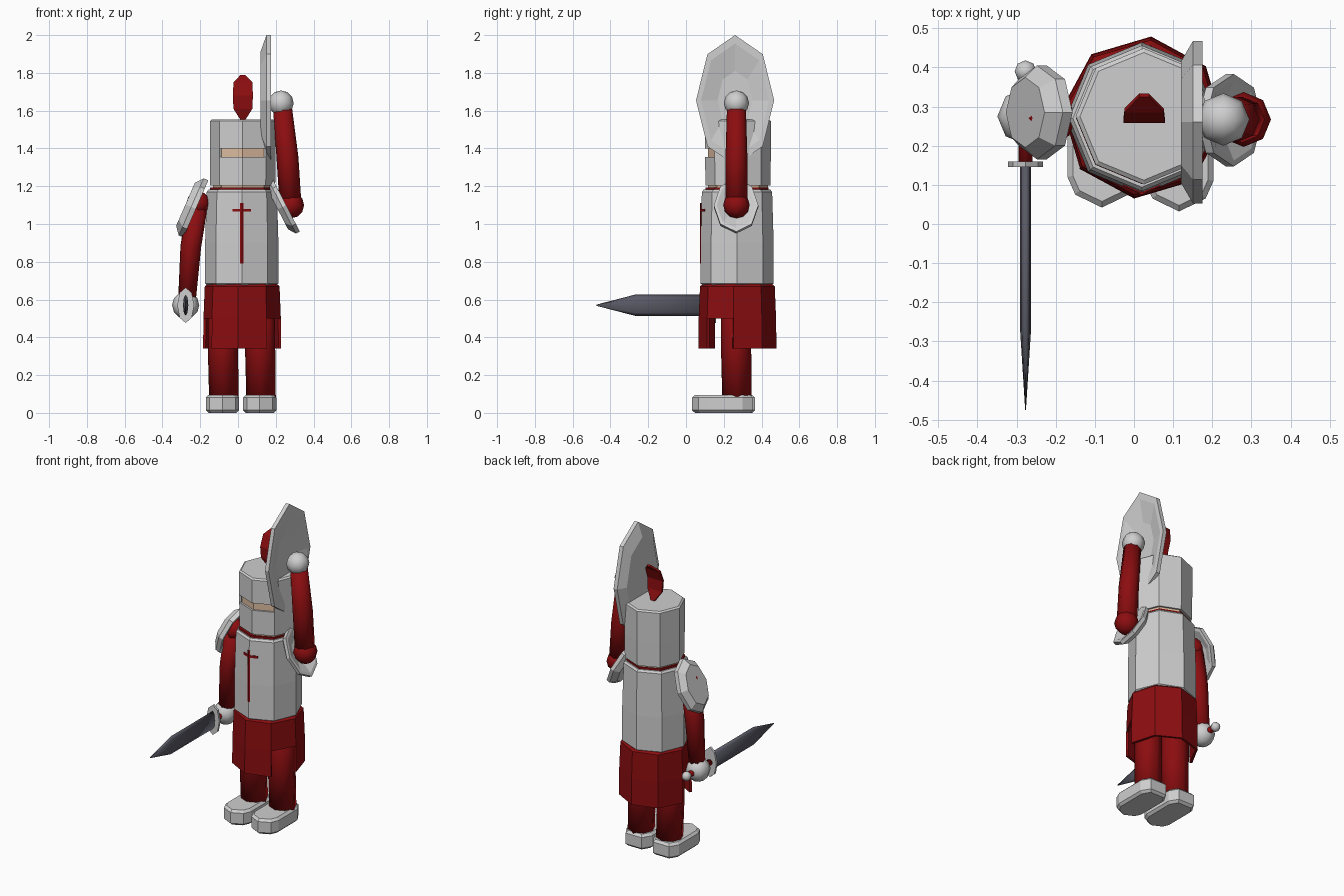
import bpy, bmesh, math
from mathutils import Vector, Matrix

if "Cube" in bpy.data.objects:
    bpy.data.objects.remove(bpy.data.objects["Cube"])


def material(name, rgb):
    m = bpy.data.materials.new(name)
    m.diffuse_color = (*rgb, 1)
    m.use_nodes = True
    m.node_tree.nodes["Principled BSDF"].inputs["Base Color"].default_value = m.diffuse_color
    return m


STEEL = material("light steel", (0.62, 0.62, 0.62))
RED = material("deep red cloth", (0.26, 0.004, 0.005))
SKIN = material("skin", (0.72, 0.50, 0.35))
BLADE = material("dark blade", (0.10, 0.10, 0.13))
CX, CY = 0.02, 0.27


def finish(name, bm, mat, smooth=False, bevel=0, solid=0):
    bmesh.ops.recalc_face_normals(bm, faces=bm.faces)
    me = bpy.data.meshes.new(name)
    bm.to_mesh(me)
    bm.free()
    me.materials.append(mat)
    for p in me.polygons:
        p.use_smooth = smooth
    ob = bpy.data.objects.new(name, me)
    bpy.context.collection.objects.link(ob)
    if solid:
        s = ob.modifiers.new("thickness", "SOLIDIFY")
        s.thickness, s.offset = solid, -1
    if bevel:
        b = ob.modifiers.new("bevel", "BEVEL")
        b.width, b.segments = bevel, 1
        b.limit_method, b.angle_limit = "ANGLE", math.radians(60)
    return ob


def loft(bm, rings, cap=(True, True)):
    """Skin a list of point rings; returns faces indexed by band and side."""
    vs = [[bm.verts.new(p) for p in r] for r in rings]
    n = len(vs[0])
    bands = [[bm.faces.new((a[i], a[(i + 1) % n], b[(i + 1) % n], b[i])) for i in range(n)]
             for a, b in zip(vs, vs[1:])]
    if cap[0]:
        bm.faces.new(vs[0][::-1])
    if cap[1]:
        bm.faces.new(vs[-1])
    return bands


def ring(x, y, z, r, turn=0, n=8):
    return [(x + r * math.cos(math.tau * i / n + turn), y + r * math.sin(math.tau * i / n + turn), z)
            for i in range(n)]


def column(name, mat, levels, x=CX, y=CY, **kw):
    bm = bmesh.new()
    loft(bm, [ring(x, y, z, r) for z, r in levels])
    return finish(name, bm, mat, **kw)


def tube(name, mat, pts, radii, smooth=True):
    """Octagonal limb that follows a path."""
    bm = bmesh.new()
    q = (Vector(pts[-1]) - Vector(pts[0])).to_track_quat("Z", "Y")
    loft(bm, [[Vector(p) + q @ Vector(v) for v in ring(0, 0, 0, r)] for p, r in zip(pts, radii)])
    return finish(name, bm, mat, smooth)


def ball(name, mat, pos, r):
    bm = bmesh.new()
    bmesh.ops.create_uvsphere(bm, u_segments=8, v_segments=6, radius=r, matrix=Matrix.Translation(pos))
    return finish(name, bm, mat, True)


def dish(name, center, normal, along, half_y, half_len, depth):
    """Octagonal domed plate with a hollow back; the rim lies at the center."""
    c, nrm, u, w = Vector(center), Vector(normal).normalized(), Vector(along).normalized(), Vector((0, 1, 0))
    profile = [(0.45, 0.45), (0.0, 0.87), (0.0, 1.0), (0.45, 1.0), (1.0, 0.75)]
    bm = bmesh.new()
    loft(bm, [[c + nrm * d * depth + s * (w * half_y * math.cos(t) + u * half_len * math.sin(t))
               for t in (math.tau * i / 8 for i in range(8))] for d, s in profile])
    return finish(name, bm, STEEL)


def prism(name, mat, outline, z0, z1, **kw):
    bm = bmesh.new()
    loft(bm, [[(x, y, z) for x, y in outline] for z in (z0, z1)])
    return finish(name, bm, mat, **kw)


# Feet and legs
half = [(0.068, -0.135), (0.088, -0.09), (0.088, 0.10), (0.055, 0.155)]
for side, fx, lx, fy in (("left", -0.082, -0.08, 0.21), ("right", 0.115, 0.117, 0.2)):
    outline = [(0, -0.168)] + half + [(-x, y) for x, y in half[::-1]]
    prism(side + "_foot", STEEL, [(fx + x, fy + y) for x, y in outline], 0, 0.095, bevel=0.014)
    tube(side + "_leg", RED, [(lx + 0.005, 0.27, 0.08), (lx, 0.265, 0.35), (lx, 0.265, 0.69)],
         [0.078, 0.08, 0.08])

# Skirt, with one short panel on each side
bm = bmesh.new()
turn = math.radians(-6)
bands = loft(bm, [ring(0.022, 0.272, z, r, turn) for z, r in ((0.34, 0.208), (0.5, 0.206), (0.67, 0.199), (0.682, 0.185))],
             (False, False))
bmesh.ops.delete(bm, geom=[bands[0][4], bands[0][7]], context="FACES")
finish("skirt", bm, RED, solid=0.015)

# Breastplate over a tunic that shows at the neck
column("breastplate", STEEL, [(0.675, 0.18), (0.685, 0.194), (0.9, 0.194), (1.17, 0.186), (1.182, 0.176)])
column("tunic_neck", RED, [(1.17, 0.168), (1.194, 0.168)])

# Cross on the chest
fy = CY - 0.1955
prism("cross_upright", RED, [(CX - 0.009, fy + 0.004), (CX, fy), (CX + 0.009, fy + 0.004), (CX, fy + 0.009)],
      0.79, 1.11)
k = math.tan(math.radians(22.5)) * 0.048
fy = CY - 0.193
prism("cross_bar", RED, [(CX - 0.048, fy + k), (CX, fy), (CX + 0.048, fy + k),
                         (CX + 0.048, fy + k + 0.009), (CX, fy + 0.009), (CX - 0.048, fy + k + 0.009)],
      1.065, 1.08)

# Head inside a helmet with a front eye slit
column("head", SKIN, [(1.188, 0.158), (1.5, 0.158)], x=0.025, y=0.275)
bm = bmesh.new()
bands = loft(bm, [ring(0.025, 0.275, z, r) for z, r in
                  ((1.205, 0.172), (1.355, 0.174), (1.4, 0.174), (1.545, 0.174), (1.553, 0.163))], (False, True))
bmesh.ops.delete(bm, geom=[bands[1][5], bands[1][6]], context="FACES")
finish("helmet", bm, STEEL, solid=0.012)

# Curved plume
bm = bmesh.new()
rows = [(0.012, 0.285, 1.55), (0.05, 0.262, 1.61), (0.053, 0.258, 1.68), (0.05, 0.285, 1.75), (0.012, 0.325, 1.79)]
vs = [[bm.verts.new((0.026 + s * w, y, z)) for s in (-1, 1)] for w, y, z in rows]
for a, b in zip(vs, vs[1:]):
    bm.faces.new((a[0], a[1], b[1], b[0]))
finish("plume", bm, RED, solid=0.012)

# Lowered arm
ball("left_shoulder", RED, (-0.21, 0.27, 1.11), 0.063)
tube("left_arm", RED, [(-0.215, 0.27, 1.1), (-0.25, 0.272, 0.88), (-0.27, 0.275, 0.6)], [0.055, 0.055, 0.047])
ball("left_hand", STEEL, (-0.277, 0.275, 0.57), 0.072)
dish("left_shoulder_plate", (-0.223, 0.285, 1.08), (-0.915, 0, 0.4), (0.4, 0, 0.915), 0.12, 0.165, 0.06)

# Raised arm and shield
ball("right_shoulder", RED, (0.28, 0.267, 1.1), 0.07)
tube("right_arm", RED, [(0.278, 0.267, 1.1), (0.262, 0.267, 1.35), (0.235, 0.267, 1.62)], [0.058, 0.058, 0.05])
ball("right_hand", STEEL, (0.228, 0.267, 1.64), 0.067)
dish("right_shoulder_plate", (0.255, 0.265, 1.1), (-0.89, 0, -0.46), (-0.46, 0, 0.89), 0.118, 0.158, 0.05)
dish("shield", (0.175, 0.26, 1.655), (-1, 0, 0), (0, 0, 1), 0.207, 0.345, 0.055)

# Sword: pommel, grip, guard and blade along -y
SX, SZ = -0.277, 0.57
ball("pommel", STEEL, (SX, 0.39, SZ), 0.028)
tube("grip", RED, [(SX, 0.39, SZ), (SX, 0.15, SZ)], [0.018, 0.018])


def oval(y, rx, rz):
    return [(SX + rx * math.cos(math.tau * i / 8), y, SZ + rz * math.sin(math.tau * i / 8)) for i in range(8)]


bm = bmesh.new()
loft(bm, [oval(0.146, 0.045, 0.094), oval(0.16, 0.045, 0.094)])
finish("guard", bm, STEEL)
bm = bmesh.new()
loft(bm, [oval(0.15, 0.014, 0.056), oval(-0.27, 0.014, 0.056), oval(-0.475, 0.001, 0.003)])
finish("blade", bm, BLADE, True)
